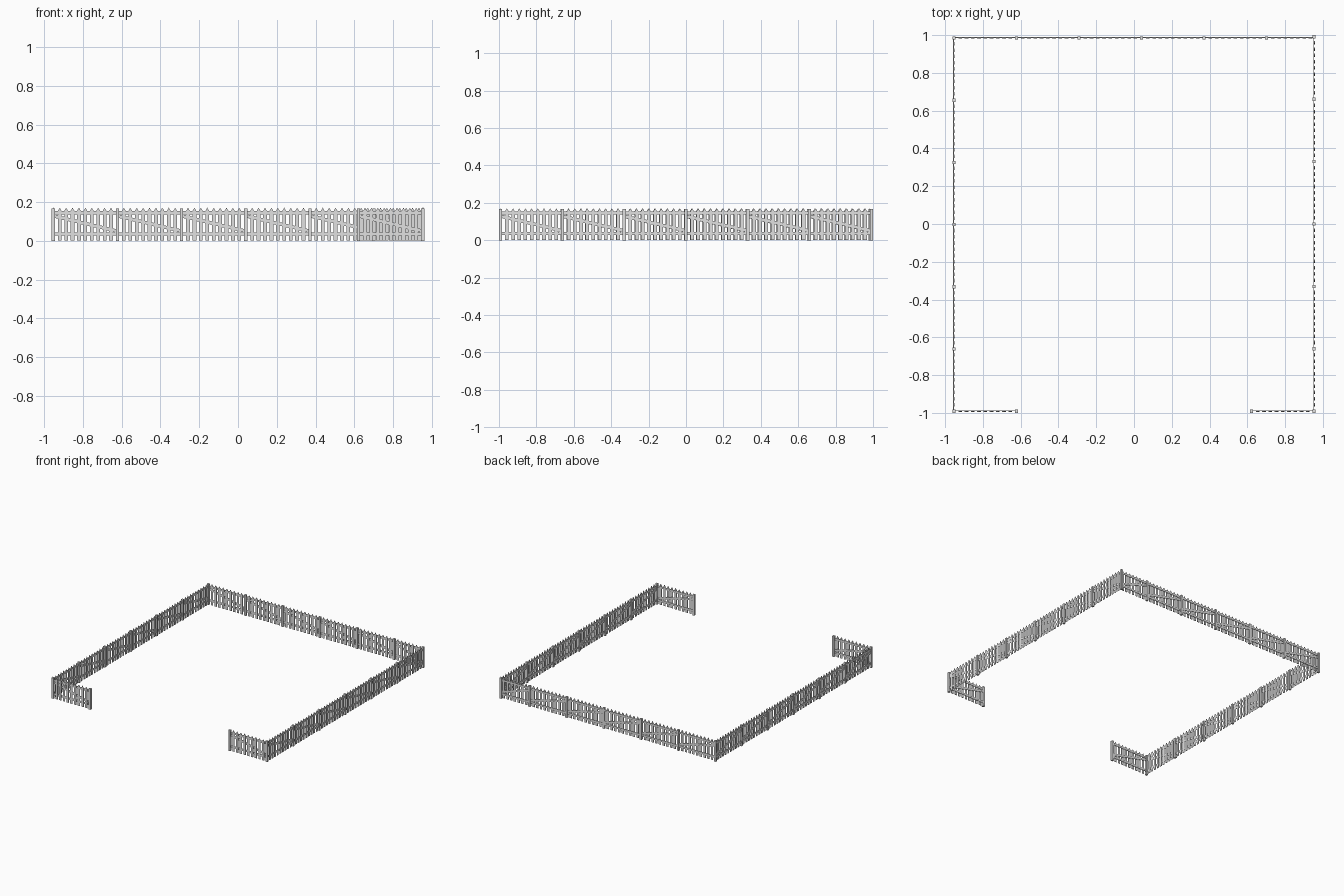
import bpy, bmesh, math
from mathutils import Matrix, Vector

if "Cube" in bpy.data.objects:
    bpy.data.objects.remove(bpy.data.objects["Cube"])

PITCH = 0.0331           # picket spacing
SPAN = PITCH * 10        # post to post
POST = 0.017
mat = bpy.data.materials.new("light grey")
mat.diffuse_color = (0.75, 0.75, 0.75, 1)
mat.use_nodes = True
mat.node_tree.nodes["Principled BSDF"].inputs["Base Color"].default_value = mat.diffuse_color


def prism(bm, outline, y0, y1):
    """Extrude an x-z outline between two depths."""
    a = [bm.verts.new((x, y0, z)) for x, z in outline]
    b = [bm.verts.new((x, y1, z)) for x, z in outline]
    bm.faces.new(a)
    bm.faces.new(b[::-1])
    n = len(a)
    for i in range(n):
        bm.faces.new((a[i], b[i], b[(i + 1) % n], a[(i + 1) % n]))


def rect(x0, x1, z0, z1):
    return [(x0, z0), (x1, z0), (x1, z1), (x0, z1)]


def finish(bm, name, start, turned):
    bmesh.ops.recalc_face_normals(bm, faces=bm.faces)
    me = bpy.data.meshes.new(name)
    bm.to_mesh(me)
    bm.free()
    me.materials.append(mat)
    ob = bpy.data.objects.new(name, me)
    ob.matrix_world = (Matrix.Translation(Vector((*start, 0)))
                       @ Matrix.Rotation(math.pi / 2 if turned else 0, 4, 'Z'))
    bpy.context.collection.objects.link(ob)


def panel(name, start, turned=False, length=SPAN):
    # pointed pickets on the outer side
    bm = bmesh.new()
    w = 0.0095
    for i in range(1, 10):
        x = i * PITCH
        if x > length - 0.015:
            break
        prism(bm, [(x - w, 0.002), (x + w, 0.002), (x + w, 0.155),
                   (x, 0.171), (x - w, 0.155)], -0.004, 0.0)
    finish(bm, name + "_pickets", start, turned)
    # two rails and the diagonal brace behind the pickets
    bm = bmesh.new()
    for z in (0.035, 0.145):
        prism(bm, rect(0, length, z - 0.008, z + 0.008), 0.0, 0.004)
    prism(bm, [(0.008, 0.118), (0.008, 0.136), (length - 0.008, 0.061),
               (length - 0.008, 0.043)], 0.0, 0.004)
    finish(bm, name + "_rails", start, turned)


def post(name, at):
    bm = bmesh.new()
    h = POST / 2
    prism(bm, rect(-h, h, 0, 0.167), -h, h)
    finish(bm, name, at, False)


XL, XR, YF, YB = -0.953, 0.953, -0.991, 0.985

# back run: five full panels and one short one
for i in range(6):
    x = XL + i * SPAN
    panel(f"back_panel_{i}", (x, YB), False, min(SPAN, XR - x))
    if i:
        post(f"back_post_{i}", (x, YB))

# side runs, the right one slightly longer
for i in range(7):
    yl = YF + i * (YB - YF) / 6
    yr = YF + i * (0.991 - YF) / 6
    post(f"left_post_{i}", (XL, yl))
    post(f"right_post_{i}", (XR, yr))
    if i < 6:
        panel(f"left_panel_{i}", (XL, yl), True)
        panel(f"right_panel_{i}", (XR, yr), True)

# short front returns either side of the opening
panel("front_left_panel", (XL, YF))
post("front_left_post", (XL + SPAN, YF))
panel("front_right_panel", (XR - SPAN, YF))
post("front_right_post", (XR - SPAN, YF))
